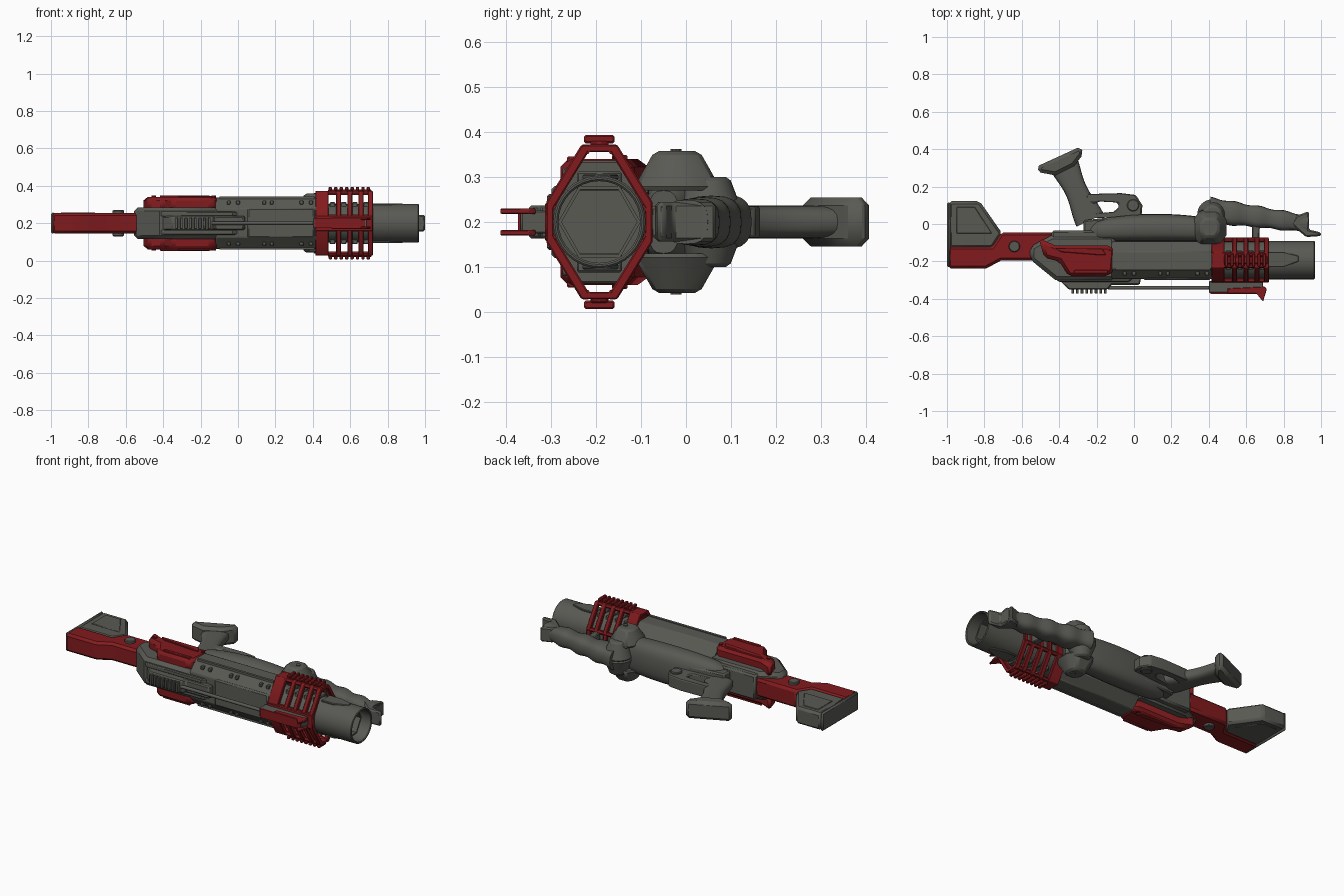
import bpy, bmesh, math
from mathutils import Vector

cube = bpy.data.objects.get("Cube")
if cube:
    bpy.data.objects.remove(cube, do_unlink=True)

MIDDLE = .2     # height of the symmetry plane
BORE = -.193    # y of the barrel axis


def material(name, red, green, blue):
    made = bpy.data.materials.new(name)
    made.use_nodes = True
    color = (red, green, blue, 1)
    made.diffuse_color = color
    made.node_tree.nodes["Principled BSDF"].inputs["Base Color"].default_value = color
    return made


GRAY = material("gunmetal gray", .1, .1, .088)
RED = material("deep red", .225, .011, .013)


def finish(name, bm, mat, bevel=0):
    bmesh.ops.recalc_face_normals(bm, faces=bm.faces)
    mesh = bpy.data.meshes.new(name)
    bm.to_mesh(mesh)
    bm.free()
    mesh.materials.append(mat)
    part = bpy.data.objects.new(name, mesh)
    bpy.context.collection.objects.link(part)
    bpy.ops.object.select_all(action='DESELECT')
    part.select_set(True)
    bpy.context.view_layer.objects.active = part
    bpy.ops.object.shade_smooth_by_angle(angle=math.radians(35))
    if bevel:
        modifier = part.modifiers.new("Bevel", 'BEVEL')
        modifier.width = bevel
        modifier.segments = 1
        modifier.limit_method = 'ANGLE'
        modifier.angle_limit = math.radians(40)


def bridge(bm, first, second):
    for i in range(len(first)):
        bm.faces.new((first[i], first[i - 1], second[i - 1], second[i]))


def solid(name, outline, low, high, mat=GRAY, along_x=False, hole=None, bevel=0, taper=1):
    """Extrude an outline in z, or along x, with an optional hole or taper."""
    bm = bmesh.new()
    center = sum((Vector(p) for p in outline), Vector((0, 0))) / len(outline)

    def loop(points, depth, scale=1):
        verts = []
        for point in points:
            u, v = center + (Vector(point) - center) * scale
            verts.append(bm.verts.new((depth, u, v + MIDDLE) if along_x else (u, v, depth + MIDDLE)))
        return verts

    bottom, top = loop(outline, low), loop(outline, high, taper)
    bridge(bm, bottom, top)
    if hole:
        inner_bottom, inner_top = loop(hole, low), loop(hole, high)
        bridge(bm, inner_bottom, inner_top)
        bridge(bm, bottom, inner_bottom)
        bridge(bm, top, inner_top)
    else:
        bm.faces.new(bottom)
        bm.faces.new(top)
    finish(name, bm, mat, bevel)


def plate(name, outline, half, **options):
    """A slab centred on the symmetry plane."""
    solid(name, outline, -half, half, **options)


def pair(name, outline, inner, outer, **options):
    """Two slabs mirrored about the symmetry plane."""
    solid("left_" + name, outline, inner, outer, **options)
    solid("right_" + name, outline, -inner, -outer, **options)


def rect(left, right, low, high):
    return [(left, low), (right, low), (right, high), (left, high)]


def circle(u, v, radius, sides=32):
    angles = [math.tau * i / sides for i in range(sides)]
    return [(u + radius * math.cos(a), v + radius * math.sin(a)) for a in angles]


def octagon(u, v, width, height, cut_u, cut_v):
    """A rectangle of the given half sizes with its four corners cut."""
    short, low = width - cut_u, height - cut_v
    quarter = [(width, low), (short, height)]
    half = quarter + [(-a, b) for a, b in reversed(quarter)]
    return [(u + a, v + b) for a, b in half] + [(u + a, v - b) for a, b in reversed(half)]


def loft(name, section, steps=24, sides=20):
    """Skin rounded sections; section(t) gives x, y, half width and half height."""
    bm = bmesh.new()
    rings = []
    for step in range(steps + 1):
        t = step / steps
        x, y, width, height = section(t)
        after, before = section(t + .01), section(t - .01)
        along = Vector((after[0] - before[0], after[1] - before[1])).normalized()
        ring = []
        for c, s in circle(0, 0, 1, sides):
            across = math.copysign(abs(c) ** .7, c) * width
            up = math.copysign(abs(s) ** .7, s) * height
            ring.append(bm.verts.new((x - along.y * across, y + along.x * across, MIDDLE + up)))
        rings.append(ring)
    for first, second in zip(rings, rings[1:]):
        bridge(bm, first, second)
    bm.faces.new(rings[0])
    bm.faces.new(rings[-1])
    finish(name, bm, GRAY)


# Barrel, with a faceted sleeve inside the muzzle
solid("barrel", circle(BORE, 0, .103), .42, .967, along_x=True, hole=circle(BORE, 0, .091), bevel=.004)
solid("bore_sleeve", circle(BORE, 0, .092, sides=6), .5, .9, along_x=True, hole=circle(BORE, 0, .084, sides=6))
pair("muzzle_plate", [(.72, -.23), (.8, -.23), (.88, -.2), (.88, -.17), (.8, -.15), (.72, -.15)], .094, .106,
     bevel=.003)

# Main body
solid("main_body", octagon(BORE, 0, .1, .137, cut_u=.055, cut_v=.06), -.12, .42, along_x=True, bevel=.005)
plate("top_cover", rect(.05, .41, -.3, -.27), half=.08, bevel=.008)
pair("groove_strip", rect(-.1, .41, -.245, -.23), .12, .142)
for x in (-.06, -.01, .13, .17, .33, .38):
    pair("body_stud", rect(x, x + .02, -.275, -.25), .1, .12, bevel=.003)


def receiver_section(t):
    bulge = max(math.sin(math.pi * t), 0) ** .4
    return -.22 + .68 * t, -.05 + .03 * bulge, .04 + .034 * bulge, .07 + .04 * bulge


loft("lower_receiver", receiver_section)
plate("receiver_neck", [(-.27, -.08), (-.27, .02), (-.04, .045), (.1, -.09)], half=.06, bevel=.008)

# Receiver block and its red side shells
plate("receiver", [(-.555, -.12), (-.555, -.19), (-.42, -.3), (-.1, -.3), (-.1, -.06), (-.44, -.06)],
      half=.085, bevel=.02)
plate("receiver_underside", rect(-.44, -.18, -.11, -.035), half=.075, bevel=.01)
shell = [(-.51, -.075), (-.42, -.115), (-.14, -.115), (-.1, -.14), (-.11, -.25), (-.14, -.28),
         (-.35, -.28), (-.4, -.2), (-.48, -.18)]
pair("side_shell", shell, .06, .14, mat=RED, bevel=.018)
pair("shell_ridge", [(-.42, -.13), (-.17, -.13), (-.15, -.165), (-.2, -.165), (-.39, -.15)],
     .13, .149, mat=RED, bevel=.003)
pair("shell_lower_ridge", rect(-.32, -.14, -.265, -.245), .13, .146, mat=RED, bevel=.003)
for x in (-.45, -.13):
    pair("shell_bolt", circle(x, -.15, .012, sides=10), .13, .147, mat=RED)

# Top rail with teeth, and the rod running forward
plate("top_rail", [(-.42, -.28), (-.35, -.35), (-.14, -.35), (-.12, -.325), (.03, -.325), (.04, -.28)],
      half=.037, bevel=.006)
for i in range(8):
    x = -.335 + i * .025
    plate("rail_tooth", rect(x, x + .014, -.372, -.345), half=.03, bevel=.002)
pair("rail_shoulder", [(-.47, -.25), (-.4, -.31), (-.03, -.31), (.04, -.26)], .035, .062, bevel=.005)
solid("top_rod", circle(-.341, 0, .01, sides=12), -.14, .43, along_x=True)


# Barrel cage: wrapped ribs, corner rails, panels and gripping teeth
def cage_outline(inset):
    return octagon(BORE, 0, .118 - inset, .172 - inset, cut_u=.078, cut_v=.127)


solid("cage_rear_band", cage_outline(0), .415, .485, RED, along_x=True, hole=cage_outline(.016), bevel=.003)
for x in (.525, .585, .645, .695):
    solid("cage_rib", cage_outline(0), x, x + .026, RED, along_x=True, hole=cage_outline(.016), bevel=.003)
for y, z in cage_outline(.01):
    solid("cage_rail", circle(y, z, .012, sides=6), .415, .72, RED, along_x=True)
plate("cage_top_panel", rect(.415, .72, BORE - .121, BORE - .105), half=.042, mat=RED, bevel=.003)
pair("cage_side_panel", rect(.48, .715, BORE - .02, BORE + .02), .158, .18, mat=RED, bevel=.004)
for i in range(8):
    x = .485 + i * .029
    pair("cage_tooth", rect(x, x + .018, BORE - .034, BORE + .034), .175, .194, mat=RED, bevel=.004)
for i in range(4):
    x = .49 + i * .06
    pair("barrel_lug", rect(x, x + .03, BORE - .05, BORE + .05), .07, .112, bevel=.004)

# Front sight: gray base, thin red cap and red fork
plate("front_sight_base", rect(.4, .69, -.368, -.305), half=.026, bevel=.004)
plate("front_sight_cap", rect(.41, .68, -.374, -.366), half=.027, mat=RED)
pair("sight_fork", [(.5, -.345), (.7, -.335), (.71, -.35), (.69, -.415), (.655, -.372), (.5, -.372)],
     .018, .03, mat=RED, bevel=.002)

# Stock
plate("stock_arm", [(-.995, -.238), (-.79, -.238), (-.71, -.195), (-.43, -.195), (-.43, -.045),
                    (-.71, -.045), (-.76, -.12), (-.995, -.12)], half=.055, mat=RED, bevel=.014)
plate("stock_butt", [(-.99, .122), (-.825, .122), (-.705, -.05), (-.755, -.128), (-.99, -.128)],
      half=.052, bevel=.014)
plate("butt_pad", rect(-1, -.98, -.23, .115), half=.056, bevel=.008)
pair("butt_cheek_plate", [(-.95, .09), (-.85, .09), (-.76, -.05), (-.95, -.05)], .05, .056, bevel=.003)
plate("stock_pivot", circle(-.64, -.12, .03), half=.07, bevel=.004)


# Pistol grip and trigger guard
def grip_section(t):
    return -.235 - .15 * t, .02 + .32 * t, .07 + .01 * math.cos(math.tau * t), .037


loft("pistol_grip", grip_section)
plate("grip_foot", [(-.525, .305), (-.285, .415), (-.27, .375), (-.32, .31), (-.42, .26), (-.5, .275)],
      half=.055, bevel=.018)
plate("trigger_guard", [(-.25, .16), (-.07, .165), (.01, .155), (.045, .1), (.04, .04), (-.26, .03)], half=.035,
      hole=[(-.23, .105), (-.18, .12), (-.09, .115), (-.08, .09), (-.11, .065), (-.22, .055)], bevel=.006)
plate("guard_pin", circle(-.005, .1, .032), half=.045, bevel=.004)

# Front pivot with flared shoulders and a domed drum
pair("pivot_shoulder", octagon(.405, -.02, .095, .1, cut_u=.04, cut_v=.06), .07, .158, taper=.5, bevel=.01)
pair("pivot_drum", circle(.42, .05, .085), 0, .1, taper=.55, bevel=.008)
pair("pivot_bolt", circle(.42, -.022, .013, sides=10), .15, .162)


# Foregrip with finger swells and a pointed nose
def foregrip_section(t):
    swell = .004 * math.cos(4 * math.tau * t)
    return .4 + .53 * t, .075 - .075 * t, .068 - .023 * t + swell, .058 - .013 * t + swell


loft("foregrip", foregrip_section, steps=40)
plate("foregrip_nose", [(.84, 0), (.87, .045), (.935, .068), (.935, -.03), (1, -.045), (1, -.064), (.92, -.07)],
      half=.044, bevel=.008)
plate("foregrip_mount", rect(.63, .67, -.08, .03), half=.035, bevel=.006)
